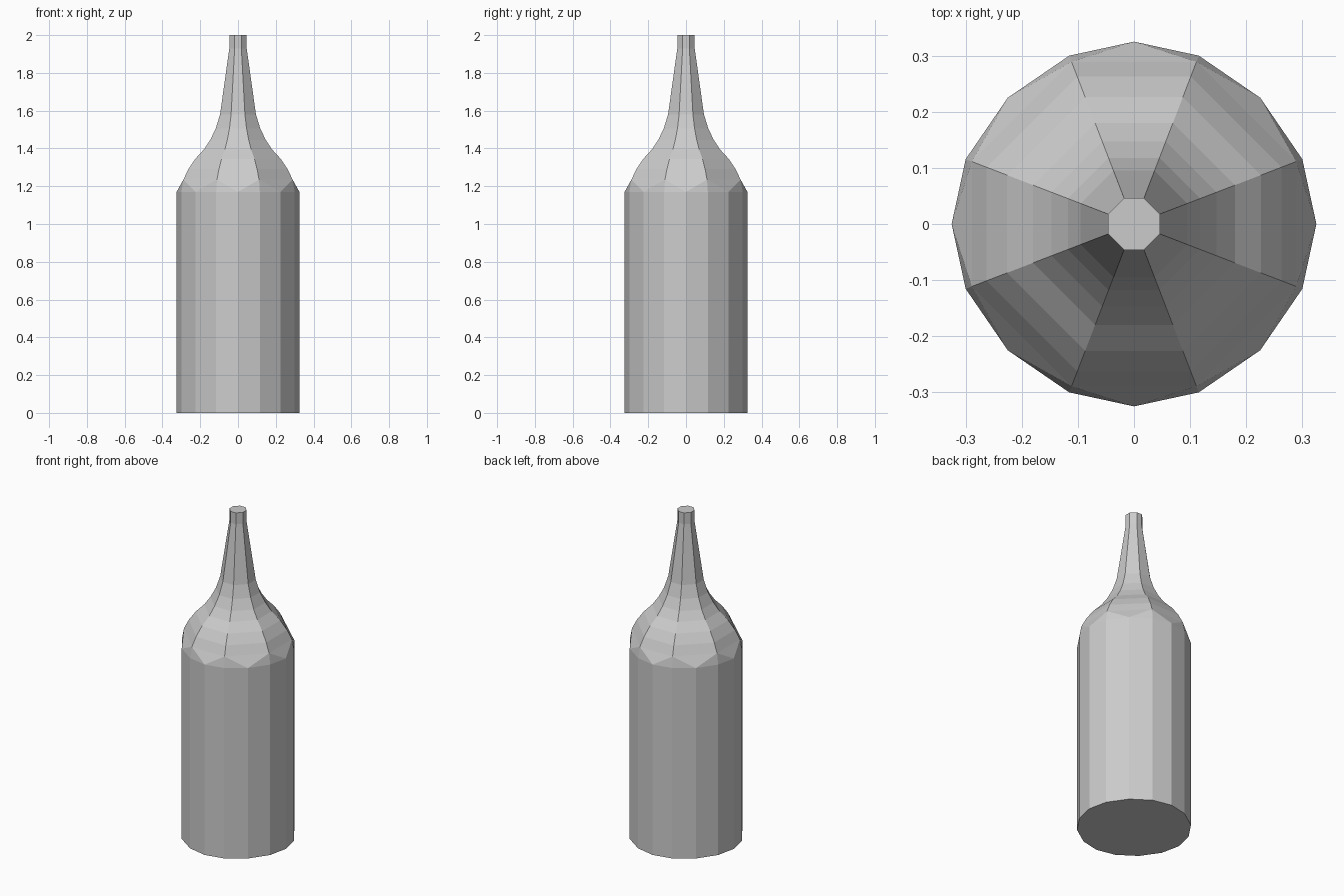
import bpy, bmesh

if "Cube" in bpy.data.objects:
    bpy.data.objects.remove(bpy.data.objects["Cube"])

CORNER = 0.385  # half-width of an octagon side relative to its distance from the axis


def ring(bm, a, z, mid=0.0, diag=0.0):
    """Octagon ring; with mid/diag set, extra points on the side centres make 16 sides."""
    c = a * CORNER
    base = [(a, -c), (a, c), (c, a), (-c, a), (-a, c), (-a, -c), (-c, -a), (c, -a)]
    centres = [(mid, 0), (diag, diag), (0, mid), (-diag, diag),
               (-mid, 0), (-diag, -diag), (0, -mid), (diag, -diag)]
    pts = []
    for p, m in zip(base, centres):
        pts.append(p)
        if mid:
            pts.append(m)
    return [bm.verts.new((x, y, z)) for x, y in pts]


def bridge(bm, lo, hi):
    n = len(lo)
    for i in range(n):
        j = (i + 1) % n
        bm.faces.new((lo[i], lo[j], hi[j], hi[i]))


bm = bmesh.new()

# 16-sided body with flat base
bottom = ring(bm, 0.30, 0, 0.325, 0.225)
rim = ring(bm, 0.30, 1.17, 0.325, 0.225)
bridge(bm, bottom, rim)
bm.faces.new(bottom[::-1])

# octagonal shoulder and neck: (distance of side from axis, height)
profile = [(0.289, 1.235), (0.263, 1.29), (0.226, 1.345), (0.18, 1.395),
           (0.147, 1.445), (0.118, 1.505), (0.095, 1.58), (0.046, 1.93), (0.046, 2.0)]
rings = [ring(bm, a, z) for a, z in profile]

# first strip steps from 16 sides to 8
for i in range(8):
    j = (i + 1) % 8
    a, m, b = rim[2 * i], rim[2 * i + 1], rim[2 * j]
    ta, tb = rings[0][i], rings[0][j]
    bm.faces.new((a, m, ta))
    bm.faces.new((m, tb, ta))
    bm.faces.new((m, b, tb))

for lo, hi in zip(rings, rings[1:]):
    bridge(bm, lo, hi)
bm.faces.new(rings[-1])

bmesh.ops.recalc_face_normals(bm, faces=bm.faces[:])
mesh = bpy.data.meshes.new("bottle")
bm.to_mesh(mesh)
bm.free()
bpy.context.collection.objects.link(bpy.data.objects.new("bottle", mesh))
